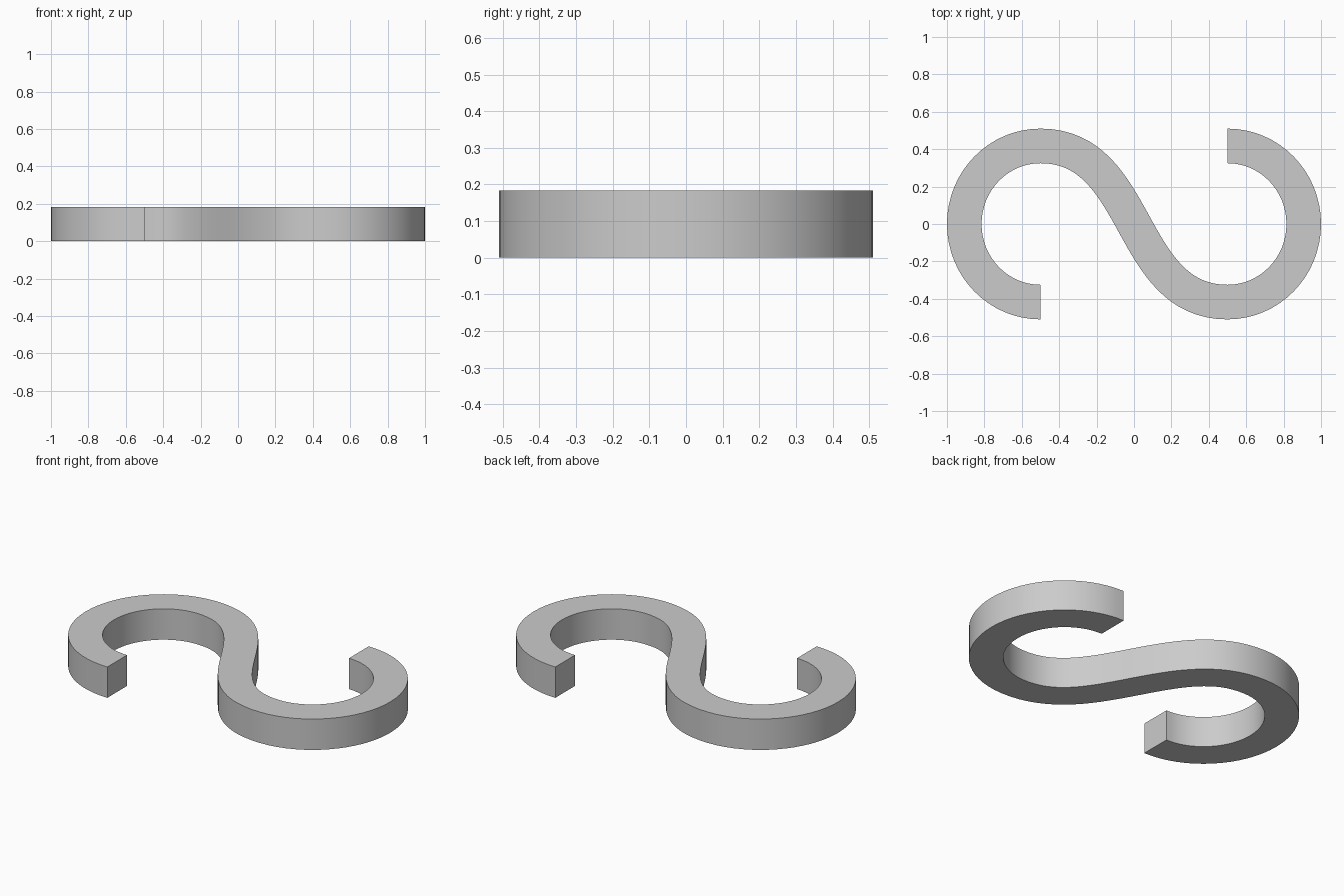
import bpy, bmesh, math
from mathutils import Vector

cube = bpy.data.objects.get("Cube")
if cube:
    bpy.data.objects.remove(cube, do_unlink=True)

HALF_WIDTH = 0.0925
HEIGHT = 0.183
STEPS = 16
CX, RX, RY = 0.5, 0.4075, 0.4175   # bend centre and centreline radii
K = 0.5523                         # quarter-circle handle ratio
SWEEP = 0.54                       # handle length of the diagonal

grey = bpy.data.materials.new("light grey")
grey.use_nodes = True
grey.diffuse_color = (0.6, 0.6, 0.6, 1)
grey.node_tree.nodes["Principled BSDF"].inputs["Base Color"].default_value = (0.6, 0.6, 0.6, 1)


def bezier(a, b, c, d, t):
    """Point and unit tangent on a cubic segment."""
    s = 1 - t
    point = a * s**3 + b * (3 * s * s * t) + c * (3 * s * t * t) + d * t**3
    tangent = (b - a) * s * s + (c - b) * (2 * s * t) + (d - c) * t * t
    return point, tangent.normalized()


# Centreline: left bend, diagonal, then the left bend turned half round
start, side, top = Vector((-CX, -RY)), Vector((-CX - RX, 0)), Vector((-CX, RY))
dx, dy = Vector((RX * K, 0)), Vector((0, RY * K))
left = [(start, start - dx, side - dy, side), (side, side + dy, top - dx, top)]
reach = Vector((SWEEP, 0))
diagonal = [(top, top + reach, -top - reach, -top)]
right = [tuple(-p for p in reversed(seg)) for seg in reversed(left)]

samples = []
for seg in left + diagonal + right:
    steps = STEPS * 2 if seg in diagonal else STEPS
    samples += [bezier(*seg, i / steps) for i in range(steps)]
samples.append(bezier(*right[-1], 1))

# Flat ribbon, raised into a solid bar
bm = bmesh.new()
rails = []
for p, t in samples:
    n = Vector((-t.y, t.x)) * HALF_WIDTH
    rails.append([bm.verts.new((*(p + n * s), 0)) for s in (1, -1)])
for (a, b), (c, d) in zip(rails, rails[1:]):
    bm.faces.new((a, b, d, c))
raised = bmesh.ops.extrude_face_region(bm, geom=bm.faces[:])
bmesh.ops.translate(bm, vec=(0, 0, HEIGHT),
                    verts=[v for v in raised["geom"] if isinstance(v, bmesh.types.BMVert)])
bmesh.ops.recalc_face_normals(bm, faces=bm.faces[:])

mesh = bpy.data.meshes.new("s_hook")
bm.to_mesh(mesh)
bm.free()
mesh.materials.append(grey)
hook = bpy.data.objects.new("s_hook", mesh)
bpy.context.collection.objects.link(hook)

bpy.ops.object.select_all(action="DESELECT")
hook.select_set(True)
bpy.context.view_layer.objects.active = hook
bpy.ops.object.shade_smooth_by_angle(angle=math.radians(30))
